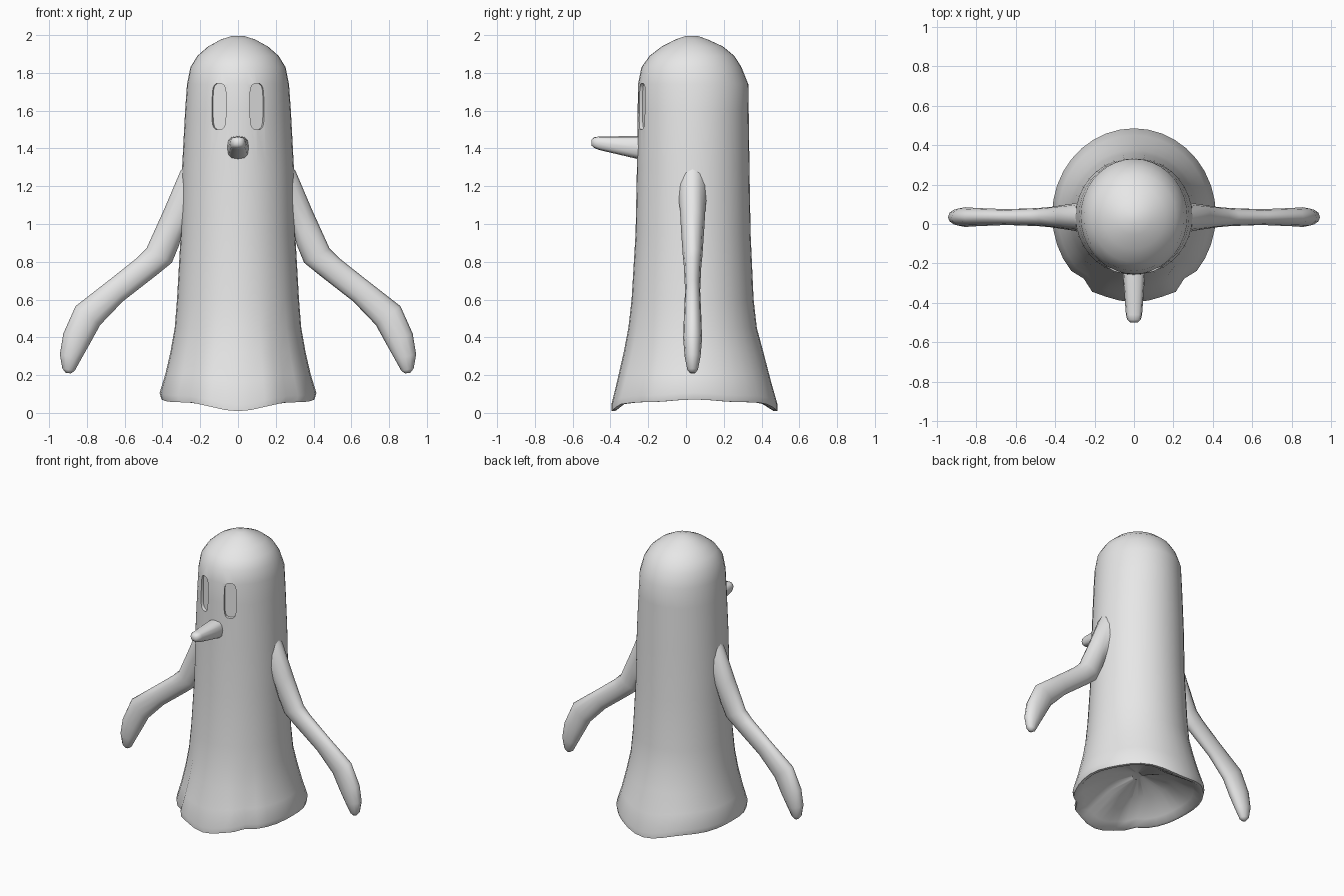
import bpy
import bmesh
from math import sin, cos, pi, radians, copysign
from mathutils import Matrix, Vector

cube = bpy.data.objects.get("Cube")
if cube:
    bpy.data.objects.remove(cube, do_unlink=True)

# One plain grey for the whole figure
grey = bpy.data.materials.new("plain_grey")
grey.use_nodes = True
grey.diffuse_color = (0.8, 0.8, 0.8, 1)
grey.node_tree.nodes["Principled BSDF"].inputs["Base Color"].default_value = (0.8, 0.8, 0.8, 1)


def loft(name, rings):
    """Skin a list of equal-length point rings and close both ends."""
    bm = bmesh.new()
    loops = [[bm.verts.new(p) for p in ring] for ring in rings]
    n = len(loops[0])
    for low, high in zip(loops, loops[1:]):
        for i in range(n):
            j = (i + 1) % n
            bm.faces.new((low[i], low[j], high[j], high[i]))
    bm.faces.new(loops[0])
    bm.faces.new(loops[-1])
    bmesh.ops.recalc_face_normals(bm, faces=bm.faces)
    mesh = bpy.data.meshes.new(name)
    bm.to_mesh(mesh)
    bm.free()
    mesh.materials.append(grey)
    obj = bpy.data.objects.new(name, mesh)
    bpy.context.collection.objects.link(obj)
    return obj


def activate(obj):
    bpy.ops.object.select_all(action='DESELECT')
    obj.select_set(True)
    bpy.context.view_layer.objects.active = obj


def smooth(obj, angle):
    activate(obj)
    bpy.ops.object.shade_smooth_by_angle(angle=radians(angle))


def signed_power(v, p):
    return copysign(abs(v) ** p, v)


# Body: (height, half width, front y, back y), from hollow underside to crown
PROFILE = [
    (0.22, 0.04, 0.00, 0.08), (0.18, 0.22, -0.18, 0.27), (0.10, 0.35, -0.33, 0.41),
    (0.065, 0.385, -0.375, 0.465), (0.065, 0.405, -0.395, 0.485),
    (0.10, 0.415, -0.395, 0.485), (0.20, 0.385, -0.365, 0.45),
    (0.32, 0.358, -0.33, 0.41), (0.45, 0.335, -0.305, 0.375),
    (0.60, 0.323, -0.288, 0.358), (0.95, 0.303, -0.267, 0.342),
    (1.30, 0.296, -0.26, 0.336), (1.60, 0.28, -0.256, 0.332),
    (1.74, 0.27, -0.254, 0.33), (1.83, 0.252, -0.236, 0.294),
    (1.89, 0.215, -0.193, 0.256), (1.94, 0.158, -0.128, 0.195),
    (1.977, 0.09, -0.055, 0.115), (1.996, 0.03, 0.00, 0.06)]
SIDES = 36


def body_ring(z, half, front, back):
    ring = []
    hem = max(0, min(1, (0.32 - z) / 0.2))
    pleat = max(0, min(1, (0.6 - z) / 0.5))
    for i in range(SIDES):
        a = 2 * pi * i / SIDES
        r = 1
        # A pleat each side of the front panel, sharp at its edge
        steps = min(i, SIDES - i)
        if steps == 3:
            r += 0.02 * pleat
        elif steps == 4:
            r -= 0.045 * pleat
        # The hem hangs lowest at the front and the back
        drop = hem * (0.05 * abs(cos(a)) ** 5 + 0.006 * cos(6 * a))
        ring.append((half * r * sin(a),
                     (front + back) / 2 - (back - front) / 2 * r * cos(a), z - drop))
    return ring


body = loft("body", [body_ring(*row) for row in PROFILE])

# Eyes: shallow upright slots pressed into the face
for side in (-1, 1):
    turn = Matrix.Translation((0, 0.037, 1.622)) @ Matrix.Rotation(side * radians(20.5), 4, 'Z')
    slot = [(0.04 * signed_power(cos(2 * pi * k / 20), 0.7),
             0.123 * signed_power(sin(2 * pi * k / 20), 0.4)) for k in range(20)]
    cutter = loft("eye_cutter", [[turn @ Vector((x, y, z)) for x, z in slot]
                                 for y in (-0.4, -0.27)])
    cutter.hide_render = True
    cut = body.modifiers.new("eye_slot", 'BOOLEAN')
    cut.operation = 'DIFFERENCE'
    cut.solver = 'EXACT'
    cut.object = cutter
    activate(body)
    bpy.ops.object.modifier_apply(modifier=cut.name)
    bpy.data.objects.remove(cutter, do_unlink=True)
smooth(body, 50)

# Nose: (y, half width, bottom z, top z), tapering to a blunt tip
NOSE = [(-0.20, 0.062, 1.325, 1.47), (-0.26, 0.056, 1.345, 1.466),
        (-0.46, 0.041, 1.392, 1.463), (-0.485, 0.034, 1.402, 1.46),
        (-0.5, 0.018, 1.415, 1.447)]
nose = loft("nose", [[(w * signed_power(cos(pi * k / 6), 0.75), y,
                       (lo + hi) / 2 + (hi - lo) / 2 * signed_power(sin(pi * k / 6), 0.75))
                      for k in range(12)] for y, w, lo, hi in NOSE])
smooth(nose, 60)

# Arms: (outer x, outer z, inner x, inner z, half depth), shoulder to fingertip
ARM = [(0.22, 1.38, 0.22, 0.93, 0.10), (0.305, 1.28, 0.29, 0.96, 0.07),
       (0.39, 1.08, 0.315, 0.88, 0.062), (0.485, 0.87, 0.35, 0.795, 0.052),
       (0.535, 0.82, 0.43, 0.73, 0.046), (0.68, 0.705, 0.61, 0.59, 0.040),
       (0.86, 0.565, 0.73, 0.465, 0.046), (0.925, 0.42, 0.785, 0.365, 0.05),
       (0.943, 0.31, 0.83, 0.285, 0.042), (0.93, 0.235, 0.865, 0.222, 0.028),
       (0.912, 0.212, 0.885, 0.209, 0.014)]
for name, side in (("right_arm", -1), ("left_arm", 1)):
    rings = []
    for ox, oz, ix, iz, depth in ARM:
        outer, inner = Vector((ox * side, 0.035, oz)), Vector((ix * side, 0.035, iz))
        mid, reach = (outer + inner) / 2, (outer - inner) / 2
        rings.append([mid + reach * cos(pi * k / 6) + Vector((0, depth * sin(pi * k / 6), 0))
                      for k in range(12)])
    smooth(loft(name, rings), 60)
